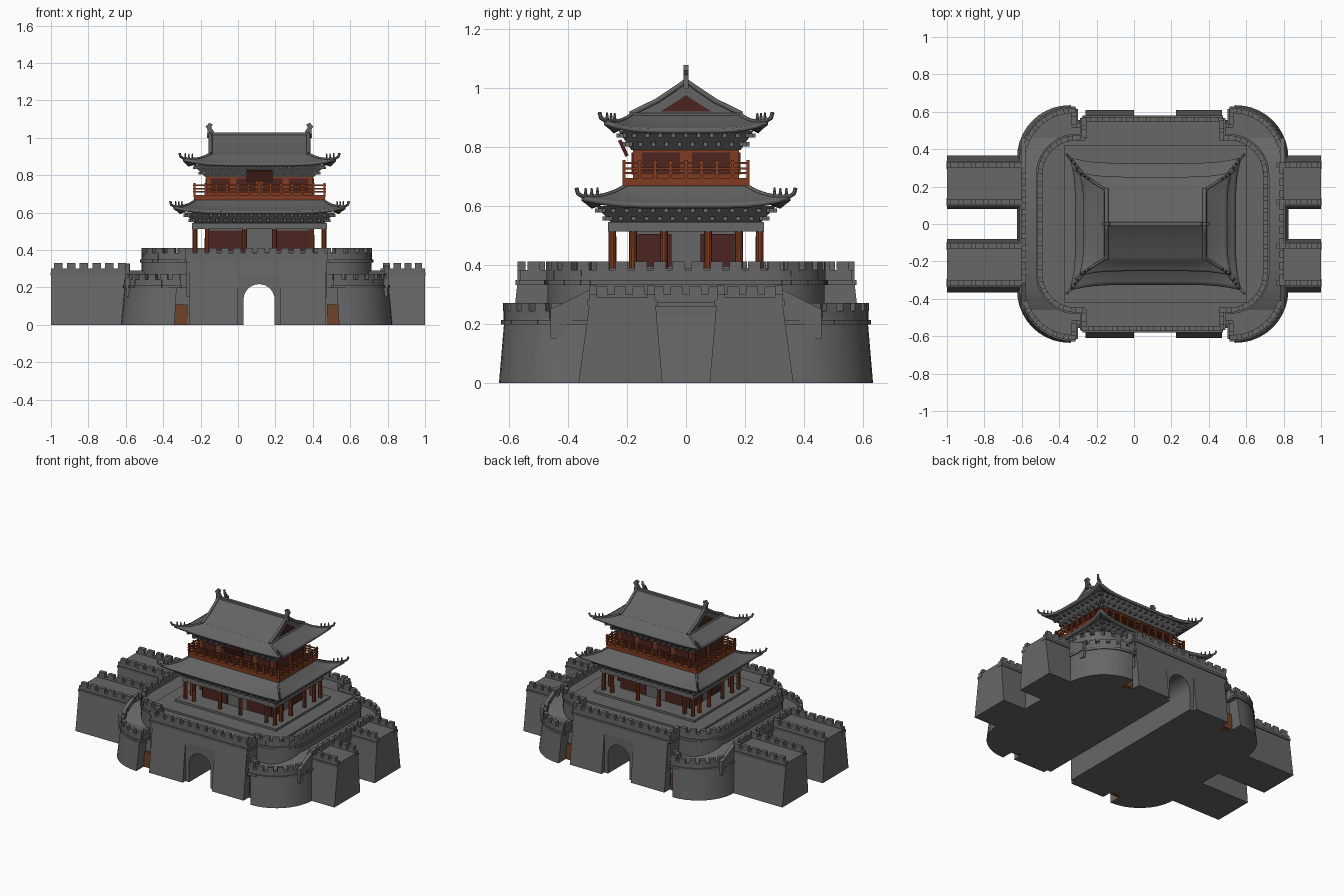
import bpy, bmesh, math
from mathutils import Matrix, Vector

if "Cube" in bpy.data.objects:
    bpy.data.objects.remove(bpy.data.objects["Cube"])

CX, PX = 0.1, 0.115          # centre of the fort and of the pavilion
QUADS = [(sx, sy) for sx in (1, -1) for sy in (1, -1)]


def material(name, rgb):
    m = bpy.data.materials.new(name)
    m.use_nodes = True
    m.diffuse_color = (*rgb, 1)
    m.node_tree.nodes["Principled BSDF"].inputs["Base Color"].default_value = (*rgb, 1)
    return m


STONE = material("stone grey", (0.135, 0.135, 0.135))
TILE = material("roof tile grey", (0.125, 0.125, 0.125))
WOOD = material("red wood", (0.22, 0.045, 0.015))
DARK = material("dark red lattice", (0.07, 0.018, 0.014))
DOOR = material("door brown", (0.16, 0.055, 0.02))


def finish(name, bm, mat, smooth=True):
    me = bpy.data.meshes.new(name)
    bm.to_mesh(me)
    bm.free()
    me.materials.append(mat)
    ob = bpy.data.objects.new(name, me)
    bpy.context.collection.objects.link(ob)
    if smooth:
        bpy.ops.object.select_all(action='DESELECT')
        ob.select_set(True)
        bpy.context.view_layer.objects.active = ob
        bpy.ops.object.shade_smooth_by_angle(angle=math.radians(30))
    return ob


def box(bm, c, size, ang=0):
    m = Matrix.Translation(c) @ Matrix.Rotation(ang, 4, 'Z') @ Matrix.Diagonal((*size, 1))
    bmesh.ops.create_cube(bm, size=1, matrix=m)


def boxes(name, mat, items):
    bm = bmesh.new()
    for c, s in items:
        box(bm, c, s)
    return finish(name, bm, mat, False)


def loft(name, mat, lo, hi, smooth=True):
    """Closed solid between two matching loops."""
    bm = bmesh.new()
    a, b = [[bm.verts.new(p) for p in loop] for loop in (lo, hi)]
    n = len(a)
    bm.faces.new(a[::-1])
    bm.faces.new(b)
    for i in range(n):
        bm.faces.new((a[i], a[(i + 1) % n], b[(i + 1) % n], b[i]))
    bmesh.ops.recalc_face_normals(bm, faces=bm.faces)
    return finish(name, bm, mat, smooth)


def rect(hx, hy, z, cx=PX):
    return [(cx - hx, -hy, z), (cx + hx, -hy, z), (cx + hx, hy, z), (cx - hx, hy, z)]


def quarter_arc(cx, cy, r, n=10):
    return [(cx + r * math.cos(i * math.pi / 2 / n), cy + r * math.sin(i * math.pi / 2 / n))
            for i in range(n + 1)]


def full_loop(q):
    return (q + [(-x, y) for x, y in q[::-1]] + [(-x, -y) for x, y in q]
            + [(x, -y) for x, y in q[::-1]])


def at(loop, z, s=1.0):
    return [(CX + x * s, y * s, z) for x, y in loop]


def band(bm, path, z0, z1, th):
    for p, q in zip(path, path[1:]):
        d = Vector(q) - Vector(p)
        c = (Vector(p) + Vector(q)) / 2
        box(bm, (c.x, c.y, (z0 + z1) / 2), (d.length + th * 0.4, th, z1 - z0), math.atan2(d.y, d.x))


def battlement(name, path, z, top, th=0.026, pitch=0.064):
    """String course, low parapet and evenly spaced merlons along a path."""
    bm = bmesh.new()
    mid = top - 0.028
    band(bm, path, z, mid, th)
    band(bm, path, z - 0.012, z + 0.004, th + 0.016)
    total = sum((Vector(q) - Vector(p)).length for p, q in zip(path, path[1:]))
    n = max(2, round(total / pitch))
    step, goal, run = total / n, total / n / 2, 0
    for p, q in zip(path, path[1:]):
        d = Vector(q) - Vector(p)
        while goal <= run + d.length and d.length > 0:
            c = Vector(p) + d * ((goal - run) / d.length)
            box(bm, (c.x, c.y, (mid + top) / 2), (step * 0.66, th, top - mid), math.atan2(d.y, d.x))
            goal += step
        run += d.length
    return finish(name, bm, STONE, False)


# Fort masses: battered base with rounded bastions, gate block, terrace, upper deck
low_q = quarter_arc(0.445, 0.355, 0.28) + [(0.44, 0.635), (0.44, 0.55)]
up_q = quarter_arc(0.415, 0.27, 0.2) + [(0.375, 0.47), (0.375, 0.57)]
low, up = full_loop(low_q), full_loop(up_q)
masses = [loft("bastion_base", STONE, at(low, 0), at(low, 0.225, 0.97)),
          loft("gate_block", STONE, rect(0.365, 0.61, 0, 0.105), rect(0.365, 0.57, 0.36, 0.105)),
          loft("upper_deck", STONE, at(up, 0.15), at(up, 0.362))]
side = [(-0.46, 0.15), (0.46, 0.15), (0.46, 0.225), (0.32, 0.292), (-0.32, 0.292), (-0.46, 0.225)]
masses.append(loft("side_terrace_ramps", STONE, [(CX - 0.7, y, z) for y, z in side],
                   [(CX + 0.7, y, z) for y, z in side]))

# Arched passage through the fort and upright gate panels
arch = [(0.083, -0.1)] + [(0.083 * math.cos(i * math.pi / 16), 0.135 + 0.083 * math.sin(i * math.pi / 16))
                          for i in range(17)] + [(-0.083, -0.1)]
cutters = [loft("passage_cutter", STONE, [(0.1125 + x, -1, z) for x, z in arch],
                [(0.1125 + x, 1, z) for x, z in arch], False)]
for s in (1, -1):
    cutters.append(boxes("gate_panel_cutter", STONE, [((0.1125, s * 0.78, 0.15), (0.225, 0.4, 0.5))]))
for ob in masses:
    for c in cutters:
        mod = ob.modifiers.new("cut", 'BOOLEAN')
        mod.object, mod.operation, mod.solver = c, 'DIFFERENCE', 'EXACT'
for c in cutters:
    c.hide_render = True
    c.hide_set(True)

# Battlements on deck and bastions
ring = [(CX + x * 0.98, y * 0.98) for x, y in up]
battlement("deck_battlement", ring + ring[:1], 0.345, 0.412)
for sx, sy in QUADS:
    path = [(CX + sx * x * 0.955, sy * y * 0.955) for x, y in low_q + [(0.37, 0.55)]]
    battlement("bastion_battlement", path, 0.21, 0.272)
    # Sloping parapet beside each ramp
    prof = [(0.34, 0.2), (0.46, 0.2), (0.46, 0.25), (0.31, 0.325), (0.31, 0.2)]
    loft("ramp_parapet", STONE, [(CX + sx * 0.705, sy * y, z) for y, z in prof],
         [(CX + sx * 0.68, sy * y, z) for y, z in prof], False)
for s in (1, -1):
    battlement("terrace_battlement", [(CX + s * 0.69, -0.32), (CX + s * 0.69, 0.32)], 0.27, 0.328)

# City wall stubs on both sides
for x0, x1 in ((-1, -0.58), (0.76, 1)):
    for s in (1, -1):
        prof = [(0.08, 0), (0.365, 0), (0.325, 0.29), (0.105, 0.29)]
        loft("city_wall", STONE, [(x0, s * y, z) for y, z in prof], [(x1, s * y, z) for y, z in prof], False)
        for y in (0.315, 0.118):
            battlement("city_wall_battlement", [(x0 + 0.006, s * y), (x1 - 0.006, s * y)], 0.275, 0.33)

# Small doors in the corners beside the gate block
boxes("corner_doors", DOOR, [((x, s * 0.537, 0.055), (0.07, 0.036, 0.11))
                             for x in (-0.305, 0.512) for s in (1, -1)])

# Pavilion plinth and ground storey
boxes("plinth", STONE, [((PX, 0, 0.365), (0.98, 0.84, 0.02)), ((PX, 0, 0.375), (0.78, 0.6, 0.03))])
boxes("ground_hall", STONE, [((PX, 0, 0.48), (0.54, 0.34, 0.2))])
panels = []
for s in (1, -1):
    for t in (1, -1):
        panels.append(((PX + t * 0.17, s * 0.172, 0.45), (0.19, 0.008, 0.11)))
        panels.append(((PX + s * 0.272, t * 0.107, 0.45), (0.008, 0.115, 0.11)))
boxes("ground_lattice", DARK, panels)
spots = {(sx * x, sy * 0.25) for x in (0.345, 0.28, 0.08) for sx, sy in QUADS}
spots |= {(sx * 0.345, sy * y) for y in (0.18, 0.075) for sx, sy in QUADS}
bm = bmesh.new()
for x, y in sorted(spots):
    bmesh.ops.create_cone(bm, cap_ends=True, segments=10, radius1=0.014, radius2=0.013, depth=0.14,
                          matrix=Matrix.Translation((PX + x, y, 0.455)))
finish("ground_columns", bm, WOOD)


def bracket_tier(name, hx, hy, z0, z1, gx, gy):
    """Flared eave support with rows of bracket blocks."""
    loft(name + "_core", STONE, rect(hx, hy, z0), rect(hx + gx, hy + gy, z1), False)
    items = []
    for k in (0.3, 0.75):
        ax, ay, z = hx + gx * k, hy + gy * k, z0 + (z1 - z0) * k
        for s in (1, -1):
            nx, ny = round(ax / 0.022), round(ay / 0.022)
            items += [((PX + ax * (2 * i / nx - 1), s * ay, z), (0.015, 0.035, 0.014)) for i in range(nx + 1)]
            items += [((PX + s * ax, ay * (2 * i / ny - 1), z), (0.035, 0.015, 0.014)) for i in range(ny + 1)]
    boxes(name + "_blocks", STONE, items)


def tube(name, pts, r, mat=TILE):
    cu = bpy.data.curves.new(name, 'CURVE')
    cu.dimensions, cu.bevel_depth, cu.bevel_resolution, cu.use_fill_caps = '3D', r, 1, True
    sp = cu.splines.new('POLY')
    sp.points.add(len(pts) - 1)
    for p, co in zip(sp.points, pts):
        p.co = (*co, 1)
    cu.materials.append(mat)
    bpy.context.collection.objects.link(bpy.data.objects.new(name, cu))


def skirt_roof(name, eave, top, ext, lift, n=16, rows=6):
    """Four-sided roof with a sagging slope and upswept corners."""
    def point(u, v, t):
        hx, hy, z = [a + (b - a) * f for a, b, f in zip(eave, top, (t, t, t ** 1.3))]
        e = (min(abs(u), abs(v)) ** 5) * (1 - t) ** 2
        return (PX + u * (hx + e * ext), v * (hy + e * ext), z + e * lift)
    steps = [2 * i / n - 1 for i in range(n)]
    edge = ([(s, -1) for s in steps] + [(1, s) for s in steps]
            + [(-s, 1) for s in steps] + [(-1, -s) for s in steps])
    bm = bmesh.new()
    grid = [[bm.verts.new(point(u, v, r / rows)) for u, v in edge] for r in range(rows + 1)]
    m = len(edge)
    for a, b in zip(grid, grid[1:]):
        for i in range(m):
            bm.faces.new((a[i], a[(i + 1) % m], b[(i + 1) % m], b[i]))
    bm.faces.new(grid[-1])
    ob = finish(name, bm, TILE)
    sol = ob.modifiers.new("thickness", 'SOLIDIFY')
    sol.thickness, sol.offset = 0.016, -1
    # Hip ridges ending in raised tips, with small ridge figures
    bm = bmesh.new()
    for sx, sy in QUADS:
        pts = [Vector(point(sx, sy, t / 8)) for t in range(8, -1, -1)]
        tip = pts[-1]
        tube(name + "_hip", pts + [tip + Vector((sx * 0.012, sy * 0.012, 0.008)),
                                   tip + Vector((sx * 0.017, sy * 0.017, 0.026))], 0.007)
        for t in (0.08, 0.2, 0.32):
            p = Vector(point(sx, sy, t)) + Vector((0, 0, 0.014))
            bmesh.ops.create_cone(bm, cap_ends=True, segments=6, radius1=0.007, radius2=0.003,
                                  depth=0.03, matrix=Matrix.Translation(p))
    finish(name + "_figures", bm, TILE, False)


boxes("ground_beam", STONE, [((PX, 0, 0.53), (0.72, 0.53, 0.032))])
bracket_tier("lower_brackets", 0.345, 0.25, 0.54, 0.6, 0.06, 0.055)
skirt_roof("lower_roof", (0.43, 0.325, 0.607), (0.34, 0.205, 0.67), 0.03, 0.028)

# Balcony with railing
items = [((PX, 0, 0.682), (0.7, 0.43, 0.026))]
for s in (1, -1):
    for z in (0.712, 0.728, 0.746):
        items += [((PX, s * 0.21, z), (0.71, 0.008, 0.007)), ((PX + s * 0.347, 0, z), (0.008, 0.425, 0.007))]
    items += [((PX - 0.347 + i * 0.694 / 12, s * 0.21, 0.72), (0.01, 0.01, 0.075)) for i in range(13)]
    items += [((PX + s * 0.347, -0.21 + i * 0.42 / 8, 0.72), (0.01, 0.01, 0.075)) for i in range(9)]
boxes("balcony", WOOD, items)

# Upper storey, lattice and blank plaque
boxes("upper_hall", WOOD, [((PX, 0, 0.74), (0.57, 0.36, 0.11))])
items = []
for s in (1, -1):
    items += [((PX + x, s * 0.181, 0.745), (0.105, 0.008, 0.075)) for x in (-0.21, -0.07, 0.07, 0.21)]
    items += [((PX + s * 0.286, y, 0.745), (0.008, 0.13, 0.075)) for y in (-0.085, 0.085)]
boxes("upper_lattice", DARK, items)
loft("plaque", DARK, rect(0.07, 0.006, 0, 0), rect(0.07, 0.006, 0.06, 0), False).matrix_world = (
    Matrix.Translation((PX, -0.2, 0.77)) @ Matrix.Rotation(math.radians(25), 4, 'X'))
bracket_tier("upper_brackets", 0.29, 0.185, 0.79, 0.857, 0.065, 0.045)

# Hip-and-gable top roof
skirt_roof("upper_roof_skirt", (0.385, 0.252, 0.862), (0.268, 0.185, 0.912), 0.025, 0.03)
slope = [(-0.19, 0.909), (-0.1, 0.953), (-0.04, 0.993), (0, 1.022), (0.04, 0.993), (0.1, 0.953), (0.19, 0.909)]
loft("gable_roof", TILE, [(PX - 0.262, y, z) for y, z in slope], [(PX + 0.262, y, z) for y, z in slope])
for s in (1, -1):
    tube("verge_ridge", [(PX + s * 0.262, y, z + 0.004) for y, z in slope], 0.01)
    tube("gable_foot_ridge", [(PX + s * 0.268, -0.185, 0.91), (PX + s * 0.268, 0.185, 0.91)], 0.007)
    tri = [(-0.085, 0.922), (0.085, 0.922), (0.03, 0.957), (0, 0.977), (-0.03, 0.957)]
    loft("gable_panel", DARK, [(PX + s * 0.26, y, z) for y, z in tri],
         [(PX + s * 0.267, y, z) for y, z in tri], False)
    # Curled ridge-end ornament
    fin = [(0.24, 1.0), (0.282, 1.0), (0.277, 1.045), (0.288, 1.06), (0.27, 1.08), (0.25, 1.072),
           (0.258, 1.055), (0.244, 1.035)]
    loft("ridge_ornament", TILE, [(PX + s * x, -0.009, z) for x, z in fin],
         [(PX + s * x, 0.009, z) for x, z in fin], False)
boxes("main_ridge", TILE, [((PX, 0, 1.014), (0.52, 0.02, 0.03))])
